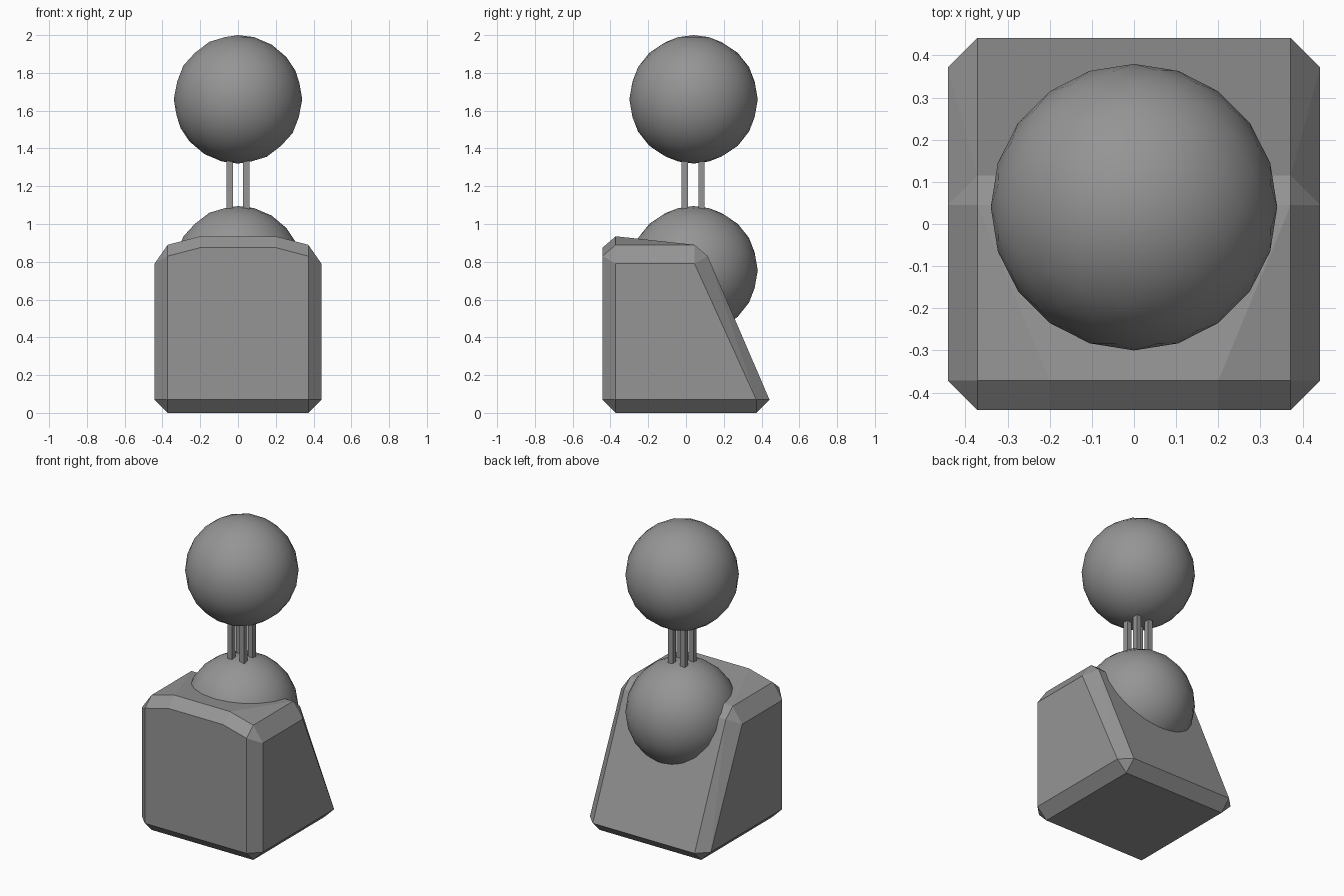
import bpy, bmesh, math

cube = bpy.data.objects.get("Cube")
if cube:
    bpy.data.objects.remove(cube, do_unlink=True)

GREY = (0.3, 0.3, 0.3, 1.0)
grey = bpy.data.materials.new("plain_grey")
grey.use_nodes = True
grey.diffuse_color = GREY
grey.node_tree.nodes["Principled BSDF"].inputs["Base Color"].default_value = GREY


def finish(obj, name):
    obj.name = name
    obj.data.name = name
    obj.data.materials.append(grey)


def ball(name, z):
    bpy.ops.mesh.primitive_ico_sphere_add(subdivisions=3, radius=0.34, location=(0, 0.04, z))
    bpy.ops.object.shade_smooth()
    finish(bpy.context.object, name)


def rod(name, x, y):
    bpy.ops.mesh.primitive_cube_add(size=1, location=(x, y, 1.2))
    obj = bpy.context.object
    obj.scale = (0.034, 0.034, 0.32)
    finish(obj, name)


# Chamfered body with a sloping back: one half of its corners, mirrored and hulled
W, N = 0.442, 0.372          # full and chamfered half width
half = [
    (N, -N, 0), (N, N, 0),                          # underside
    (N, -W, 0.07), (W, -N, 0.07), (W, N, 0.07), (N, W, 0.07),
    (N, -W, 0.83), (0.2, -W, 0.875),                # front face top
    (W, -N, 0.79), (W, 0.045, 0.79),                # side face top
    (N, -N, 0.89), (0.2, -N, 0.935),                # raised front of the top
    (N, 0.045, 0.89), (N, 0.115, 0.83),             # rear of the top
]
bm = bmesh.new()
for x, y, z in half:
    for s in (-1, 1):
        bm.verts.new((s * x, y, z))
bmesh.ops.convex_hull(bm, input=bm.verts[:])
bmesh.ops.dissolve_limit(bm, angle_limit=math.radians(1), verts=bm.verts[:], edges=bm.edges[:])
bmesh.ops.recalc_face_normals(bm, faces=bm.faces[:])
mesh = bpy.data.meshes.new("body")
bm.to_mesh(mesh)
bm.free()
body = bpy.data.objects.new("body", mesh)
bpy.context.collection.objects.link(body)
finish(body, "body")

# Lower ball sunk in the body, upper ball held on four rods
ball("lower_ball", 0.755)
ball("upper_ball", 1.66)
for side, x in (("right", -0.044), ("left", 0.044)):
    for end, y in (("front", -0.006), ("back", 0.082)):
        rod(f"{end}_{side}_rod", x, y)
